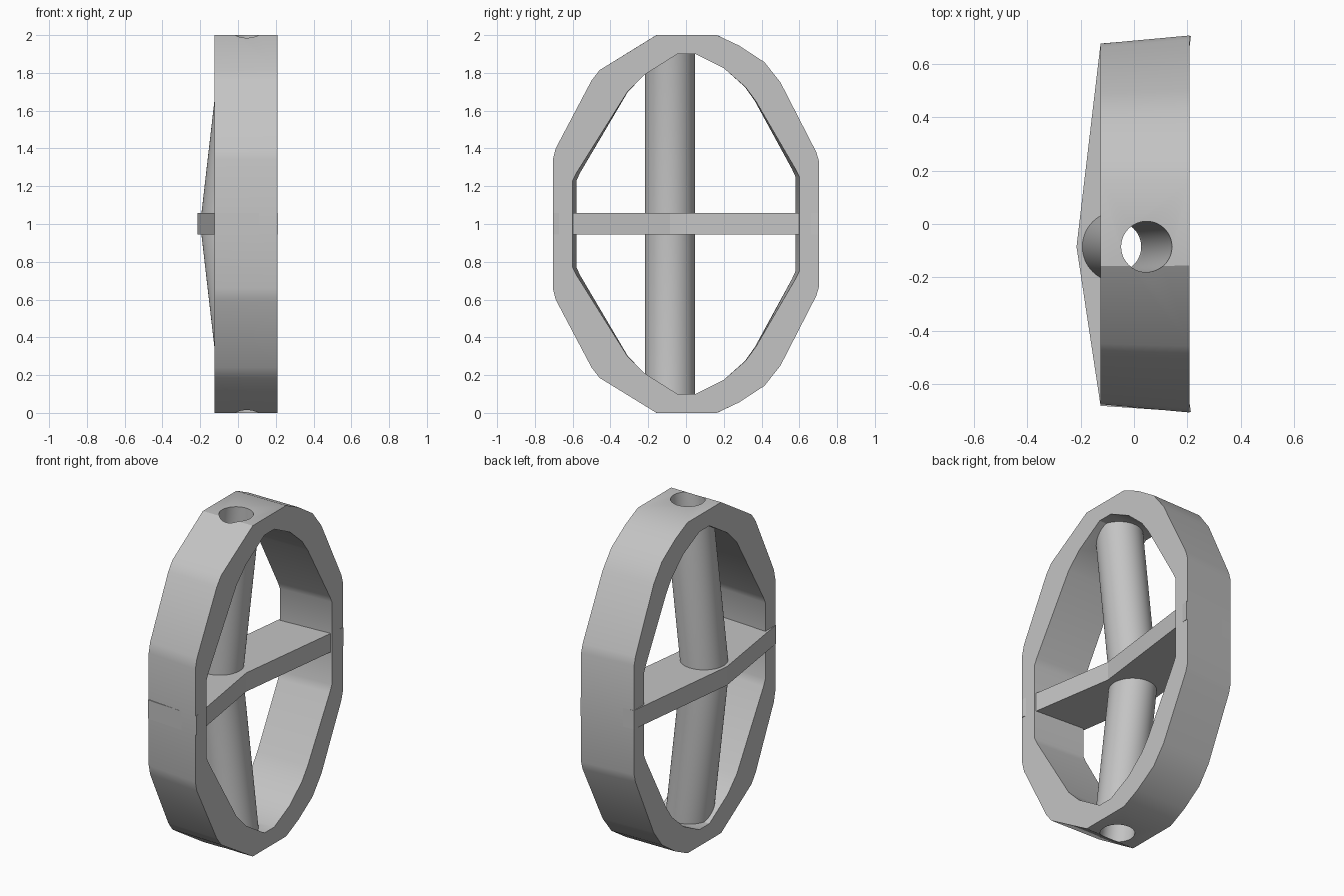
import bpy, bmesh
from math import sin, cos, tau, radians

cube = bpy.data.objects.get("Cube")
if cube:
    bpy.data.objects.remove(cube, do_unlink=True)

grey = bpy.data.materials.new("plain_grey")
grey.use_nodes = True
grey.diffuse_color = (0.55, 0.55, 0.55, 1)
grey.node_tree.nodes["Principled BSDF"].inputs["Base Color"].default_value = grey.diffuse_color


def loft(name, loops, closed=False):
    """Skin equal-length loops; cap the ends, or join the last loop to the first."""
    bm = bmesh.new()
    rows = [[bm.verts.new(p) for p in loop] for loop in loops]
    n = len(rows[0])
    pairs = list(zip(rows, rows[1:]))
    if closed:
        pairs.append((rows[-1], rows[0]))
    else:
        bm.faces.new(rows[0])
        bm.faces.new(rows[-1])
    for a, b in pairs:
        for i in range(n):
            j = (i + 1) % n
            bm.faces.new((a[i], a[j], b[j], b[i]))
    bmesh.ops.recalc_face_normals(bm, faces=bm.faces)
    mesh = bpy.data.meshes.new(name)
    bm.to_mesh(mesh)
    bm.free()
    mesh.materials.append(grey)
    obj = bpy.data.objects.new(name, mesh)
    bpy.context.collection.objects.link(obj)
    return obj


def bent_cylinder(name, radius, bottom, top, sides=64):
    """Cylinder with a shallow bend at mid height."""
    loops = []
    for z in (bottom, 1.0, top):
        cx = -0.068 + 0.115 * abs(z - 1)
        loops.append([(cx + radius * cos(tau * i / sides),
                       -0.085 + radius * sin(tau * i / sides), z) for i in range(sides)])
    return loft(name, loops)


# Ring frame: upper-half profiles, mirrored downwards
outer = [(-.705, 1.34), (-.69, 1.40), (-.50, 1.76), (-.457, 1.815), (-.156, 2), (.163, 2),
         (.28, 1.945), (.415, 1.857), (.50, 1.75), (.69, 1.38), (.705, 1.33)]
inner = [(-.60, 1.23), (-.58, 1.27), (-.31, 1.70), (-.22, 1.79), (-.045, 1.9), (.05, 1.9),
         (.20, 1.825), (.315, 1.725), (.37, 1.65), (.58, 1.29), (.60, 1.25)]


def ring_loop(half, x, tapered):
    full = half + [(y, 2 - z) for y, z in reversed(half)]
    return [(x, y * (1.02 - 0.09 * abs(y)) if tapered else y, z) for y, z in full]


ring = loft("ring_frame", [ring_loop(outer, 0.208, False), ring_loop(outer, -0.125, True),
                           ring_loop(inner, -0.125, True), ring_loop(inner, 0.208, False)],
            closed=True)

# Chevron cross plate
chevron = [(-.125, .675), (-.215, -.085), (-.125, -.68), (.213, -.703), (.115, -.085), (.213, .703)]
plate = loft("cross_plate", [[(x, y, z) for x, y in chevron] for z in (0.945, 1.058)])

# Bent tube, and the bore through every part
tube = bent_cylinder("bent_tube", 0.132, 0.08, 1.92)
bore = bent_cylinder("bore_cutter", 0.095, -0.05, 2.05)
bore.hide_render = True

for obj in (ring, plate, tube):
    cut = obj.modifiers.new("bore", 'BOOLEAN')
    cut.operation = 'DIFFERENCE'
    cut.solver = 'EXACT'
    cut.object = bore
    bpy.ops.object.select_all(action='DESELECT')
    obj.select_set(True)
    bpy.context.view_layer.objects.active = obj
    bpy.ops.object.modifier_apply(modifier=cut.name)
    if obj is not plate:
        bpy.ops.object.shade_smooth_by_angle(angle=radians(28))

bpy.data.objects.remove(bore, do_unlink=True)
